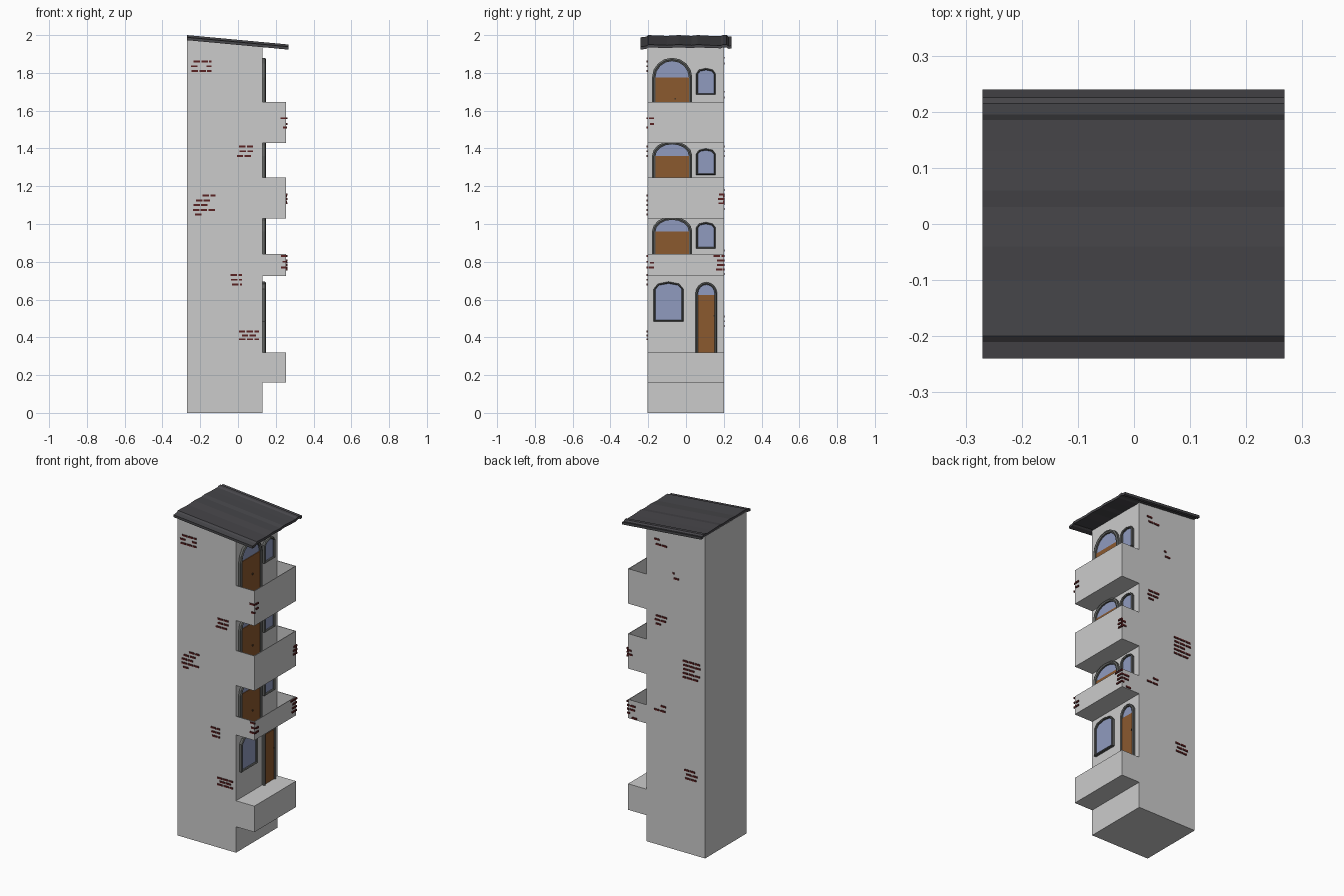
import bpy, bmesh, math, random

if "Cube" in bpy.data.objects:
    bpy.data.objects.remove(bpy.data.objects["Cube"])

random.seed(4)


def mat(name, col):
    m = bpy.data.materials.new(name)
    m.diffuse_color = (*col, 1)
    m.use_nodes = True
    m.node_tree.nodes["Principled BSDF"].inputs["Base Color"].default_value = m.diffuse_color
    return m


WALL = mat("pale grey plaster", (0.60, 0.60, 0.60))
ROOF = mat("dark slate", (0.062, 0.061, 0.068))
FRAME = mat("dark grey trim", (0.12, 0.125, 0.12))
WOOD = mat("brown wood", (0.26, 0.10, 0.028))
GLASS = mat("blue glass", (0.28, 0.33, 0.52))
BRICK = mat("dark red brick", (0.10, 0.015, 0.015))
METAL = mat("handle metal", (0.07, 0.04, 0.02))


def finish(name, bm, m):
    bmesh.ops.recalc_face_normals(bm, faces=bm.faces)
    me = bpy.data.meshes.new(name)
    bm.to_mesh(me)
    bm.free()
    me.materials.append(m)
    ob = bpy.data.objects.new(name, me)
    bpy.context.collection.objects.link(ob)
    return ob


def add_box(bm, x0, x1, y0, y1, z0, z1):
    vs = bmesh.ops.create_cube(bm, size=1)["verts"]
    for v in vs:
        v.co = ((x0 + x1) / 2 + v.co.x * (x1 - x0),
                (y0 + y1) / 2 + v.co.y * (y1 - y0),
                (z0 + z1) / 2 + v.co.z * (z1 - z0))
    return vs


def box(name, m, *dims):
    bm = bmesh.new()
    add_box(bm, *dims)
    return finish(name, bm, m)


X0, XW, XB = -0.27, 0.13, 0.255      # back wall, door wall, balcony front
Y0, Y1 = -0.205, 0.20
SLOPE = -0.05 / 0.54


def roof_under(x):
    return 1.979 + SLOPE * (x - X0)


# tower body with a sloping top
bm = bmesh.new()
for v in add_box(bm, X0, XW, Y0, Y1, 0, 1):
    if v.co.z > 0.5:
        v.co.z = roof_under(v.co.x) + 0.003
finish("tower_body", bm, WALL)

# solid entrance landing
box("entrance_landing", WALL, XW, XB, Y0, Y1, 0.16, 0.32)

# hollow balconies: floor and three thin parapet walls
T = 0.004
FLOORS = [(0.725, 0.84), (1.03, 1.245), (1.43, 1.645)]
for i, (z0, z1) in enumerate(FLOORS):
    bm = bmesh.new()
    add_box(bm, XW, XB, Y0, Y1, z0, z0 + T)
    add_box(bm, XB - T, XB, Y0, Y1, z0 + T, z1)
    for y in (Y0, Y1 - T):
        add_box(bm, XW, XB - T, y, y + T, z0 + T, z1)
    finish(f"balcony_{i + 1}", bm, WALL)

# roof sheet: stepped profile across y, extruded down the slope
steps = [(-0.24, -0.012), (-0.21, -0.008), (-0.20, 0), (-0.10, -0.004), (-0.04, 0),
         (0.03, -0.004), (0.06, 0), (0.13, -0.004), (0.185, -0.005), (0.195, 0.0),
         (0.215, 0.0), (0.225, -0.008), (0.24, -0.006)]
prof = [(y, 2.0 + d) for y, d in steps] + [(y, 1.985 + d) for y, d in reversed(steps)]
bm = bmesh.new()
ends = [[bm.verts.new((x, y, z + SLOPE * (x - X0))) for y, z in prof] for x in (X0, 0.268)]
n, k = len(prof), len(steps)
for i in range(n):
    j = (i + 1) % n
    bm.faces.new((ends[0][i], ends[0][j], ends[1][j], ends[1][i]))
for e in ends:
    for i in range(k - 1):
        bm.faces.new((e[i], e[i + 1], e[n - 2 - i], e[n - 1 - i]))
finish("roof", bm, ROOF)


def arch(y0, y1, z0, zs, z1, seg):
    """Outline: two bottom corners, then an arc from right to left."""
    c, r = (y0 + y1) / 2, (y1 - y0) / 2
    arc = [(c + r * math.cos(math.pi * i / seg), zs + (z1 - zs) * math.sin(math.pi * i / seg))
           for i in range(seg + 1)]
    return [(y0, z0), (y1, z0)] + arc


def opening(name, y0, y1, z0, zs, z1, seg, w, leaf_top=None):
    """Raised arched trim around glass; leaf_top adds a wooden door leaf."""
    outer = arch(y0, y1, z0, zs, z1, seg)
    zb = z0 if leaf_top else z0 + w * 0.7
    inner = arch(y0 + w, y1 - w, zb, zs, z1 - w, seg)
    bm = bmesh.new()
    xs = [(XW, outer), (0.143, outer), (0.148, [((a + c) / 2, (b + d) / 2)
          for (a, b), (c, d) in zip(outer, inner)]), (0.143, inner), (XW, inner)]
    rings = [[bm.verts.new((x, y, z)) for y, z in loop] for x, loop in xs]
    n = len(outer)
    for a, b in zip(rings, rings[1:]):
        for i in range(n):
            if leaf_top and i == 0:
                continue
            j = (i + 1) % n
            bm.faces.new((a[i], a[j], b[j], b[i]))
    finish(name + "_trim", bm, FRAME)
    # glass plate
    bm = bmesh.new()
    f = bm.faces.new([bm.verts.new((0.134, y, z)) for y, z in inner])
    ret = bmesh.ops.extrude_face_region(bm, geom=[f])
    for v in ret["geom"]:
        if isinstance(v, bmesh.types.BMVert):
            v.co.x = 0.130
    finish(name + "_glass", bm, GLASS)
    if leaf_top:
        box(name + "_leaf", WOOD, 0.130, 0.138, y0 + w, y1 - w, z0, leaf_top)


# ground floor door and window
opening("entrance_door", 0.05, 0.165, 0.32, 0.63, 0.692, 8, 0.013, 0.625)
box("entrance_handle", METAL, 0.138, 0.144, 0.146, 0.152, 0.510, 0.518)
opening("ground_window", -0.172, -0.013, 0.485, 0.655, 0.695, 4, 0.010)

# balcony doors and side windows
for i, (leaf, top, win) in enumerate([(0.96, 1.04, 0.875), (1.36, 1.44, 1.265), (1.775, 1.88, 1.69)]):
    z0 = FLOORS[i][0] + T
    opening(f"balcony_door_{i + 1}", -0.18, 0.033, z0, leaf, top, 8, 0.018, leaf)
    opening(f"side_window_{i + 1}", 0.053, 0.157, win - 0.005, win + 0.105, win + 0.135, 4, 0.010)
    box(f"balcony_handle_{i + 1}", METAL, 0.138, 0.144, -0.062, -0.054, top - 0.22, top - 0.212)


# exposed brick patches: (side, u0, u1, z0, z1); u runs along x or y
def bricks(name, side, u0, u1, z0, z1):
    bm = bmesh.new()
    rows = max(1, round((z1 - z0) / 0.025) + 1)
    for r in range(rows):
        z = z0 + (z1 - z0) * r / max(1, rows - 1)
        u = u0 + random.uniform(0, 0.02)
        while u < u1 - 0.01:
            e = min(u + 0.034, u1)
            zz = (z - 0.005, z + 0.005)
            if random.random() < 0.85:
                if side == "x":
                    add_box(bm, XB - 0.003, XB + 0.006, u, e, *zz)
                elif side == "front":
                    add_box(bm, u, e, Y0 - 0.005, Y0 + 0.003, *zz)
                else:
                    add_box(bm, u, e, Y1 - 0.003, Y1 + 0.005, *zz)
            u = e + 0.007
    finish(name, bm, BRICK)


PATCHES = [
    ("front", -0.25, -0.14, 1.81, 1.86), ("front", -0.01, 0.08, 1.36, 1.41),
    ("front", -0.24, -0.12, 1.05, 1.15), ("front", -0.04, 0.02, 0.68, 0.73),
    ("front", 0.00, 0.11, 0.39, 0.43), ("front", 0.222, 0.26, 1.51, 1.56),
    ("front", 0.222, 0.26, 0.77, 0.83),
    ("back", -0.02, 0.08, 1.85, 1.88), ("back", -0.11, -0.05, 1.67, 1.70),
    ("back", -0.02, 0.07, 1.36, 1.41), ("back", -0.24, -0.12, 1.08, 1.18),
    ("back", -0.02, 0.08, 0.83, 0.86), ("back", -0.22, -0.13, 0.46, 0.51),
    ("back", 0.225, 0.26, 1.12, 1.17), ("back", 0.19, 0.26, 0.735, 0.83),
    ("x", -0.21, -0.17, 1.53, 1.56), ("x", 0.16, 0.205, 1.11, 1.18),
    ("x", 0.145, 0.205, 0.735, 0.83), ("x", -0.21, -0.17, 0.77, 0.82),
]
for i, p in enumerate(PATCHES):
    bricks(f"brick_patch_{i + 1}", *p)
